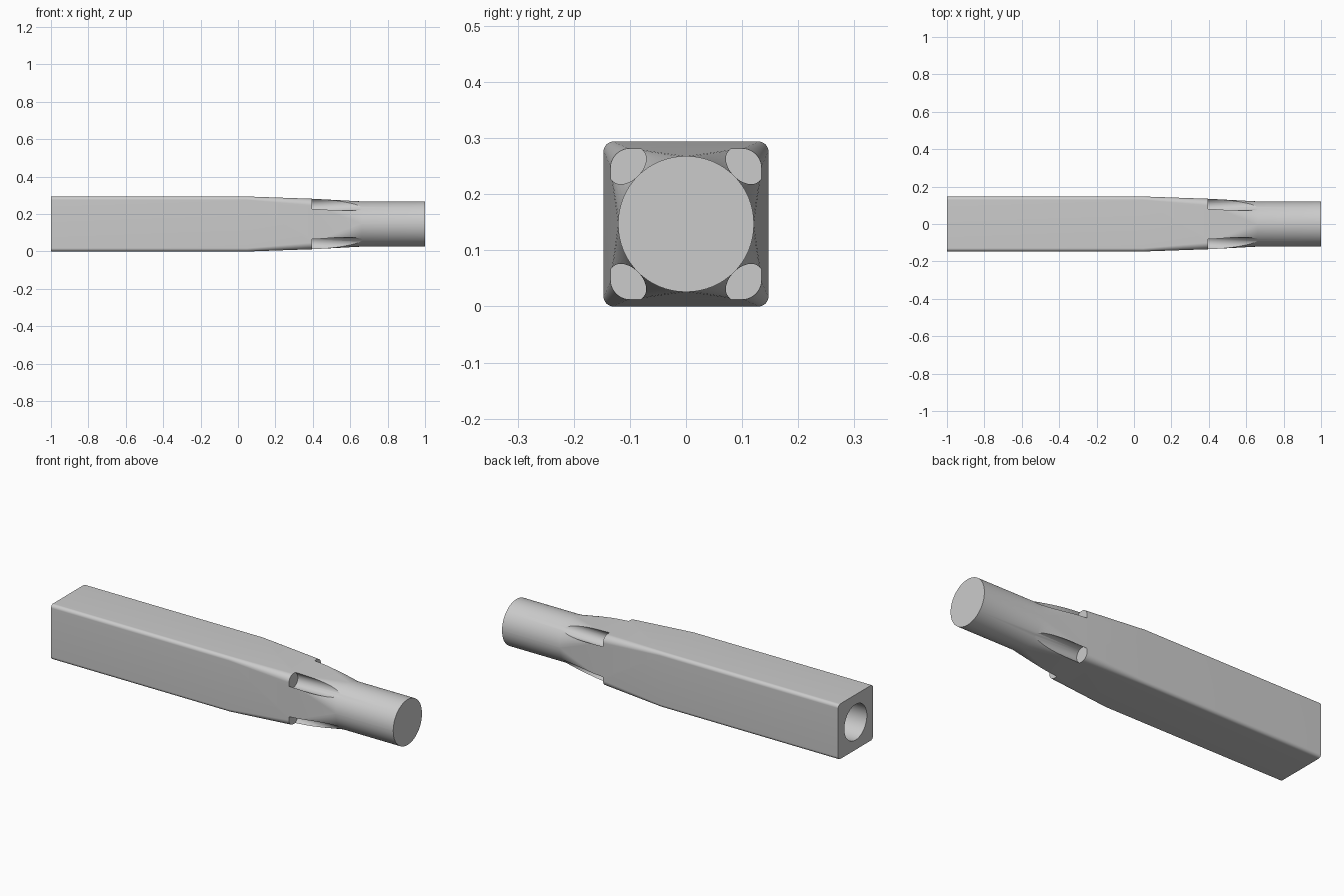
import bpy, bmesh, math

if "Cube" in bpy.data.objects:
    bpy.data.objects.remove(bpy.data.objects["Cube"])

CZ = 0.147  # height of the long axis


def make_object(name, rings):
    """Skin matching closed rings into a capped solid."""
    bm = bmesh.new()
    loops = [[bm.verts.new(p) for p in ring] for ring in rings]
    n = len(loops[0])
    for a, b in zip(loops, loops[1:]):
        for i in range(n):
            bm.faces.new((a[i], a[(i + 1) % n], b[(i + 1) % n], b[i]))
    bm.faces.new(loops[0])
    bm.faces.new(loops[-1])
    bmesh.ops.recalc_face_normals(bm, faces=bm.faces[:])
    mesh = bpy.data.meshes.new(name)
    bm.to_mesh(mesh)
    bm.free()
    ob = bpy.data.objects.new(name, mesh)
    bpy.context.collection.objects.link(ob)
    return ob


def rounded_square(x, half, r, steps=16):
    pts = []
    for k in range(4):
        mid = math.pi / 4 + k * math.pi / 2
        c = (half - r) * math.sqrt(2)
        for i in range(steps + 1):
            a = k * math.pi / 2 + i / steps * math.pi / 2
            pts.append((x, c * math.cos(mid) + r * math.cos(a),
                        CZ + c * math.sin(mid) + r * math.sin(a)))
    return pts


def circle(x, r, n=64):
    return [(x, r * math.cos(2 * math.pi * i / n),
             CZ + r * math.sin(2 * math.pi * i / n)) for i in range(n)]


def flute_section(x, angle, centre, r=0.038, steps=20):
    """U-shaped slot, round floor towards the axis and open outwards."""
    uv = [(0.06, 0.25), (-0.06, 0.25)]
    uv = [(r, 0.25), (-r, 0.25)] + [
        (-r * math.cos(math.pi * i / steps), centre - r * math.sin(math.pi * i / steps))
        for i in range(steps + 1)]
    c, s = math.cos(angle), math.sin(angle)
    return [(x, v * c - u * s, CZ + v * s + u * c) for u, v in uv]


# Square bar, tapering and blending into the round shank
body = make_object("square_to_round_bar", [
    rounded_square(-1.0, 0.147, 0.018),
    rounded_square(0.05, 0.147, 0.018),
    rounded_square(0.395, 0.135, 0.036),
    rounded_square(0.66, 0.121, 0.120),
    rounded_square(1.0, 0.121, 0.120)])

# Cutters: blind bore in the square end, four corner flutes
cutters = [make_object("bore_cutter", [circle(-1.1, 0.095), circle(-0.4, 0.095)])]
for k in range(4):
    ang = math.pi / 4 + k * math.pi / 2
    cutters.append(make_object(f"flute_cutter_{k + 1}", [
        flute_section(0.395, ang, 0.139), flute_section(0.72, ang, 0.1635)]))

bpy.context.view_layer.objects.active = body
body.select_set(True)
for cutter in cutters:
    mod = body.modifiers.new(cutter.name, 'BOOLEAN')
    mod.operation = 'DIFFERENCE'
    mod.solver = 'EXACT'
    mod.object = cutter
    bpy.ops.object.modifier_apply(modifier=mod.name)
for cutter in cutters:
    bpy.data.objects.remove(cutter, do_unlink=True)

bpy.ops.object.shade_smooth_by_angle(angle=math.radians(25))
